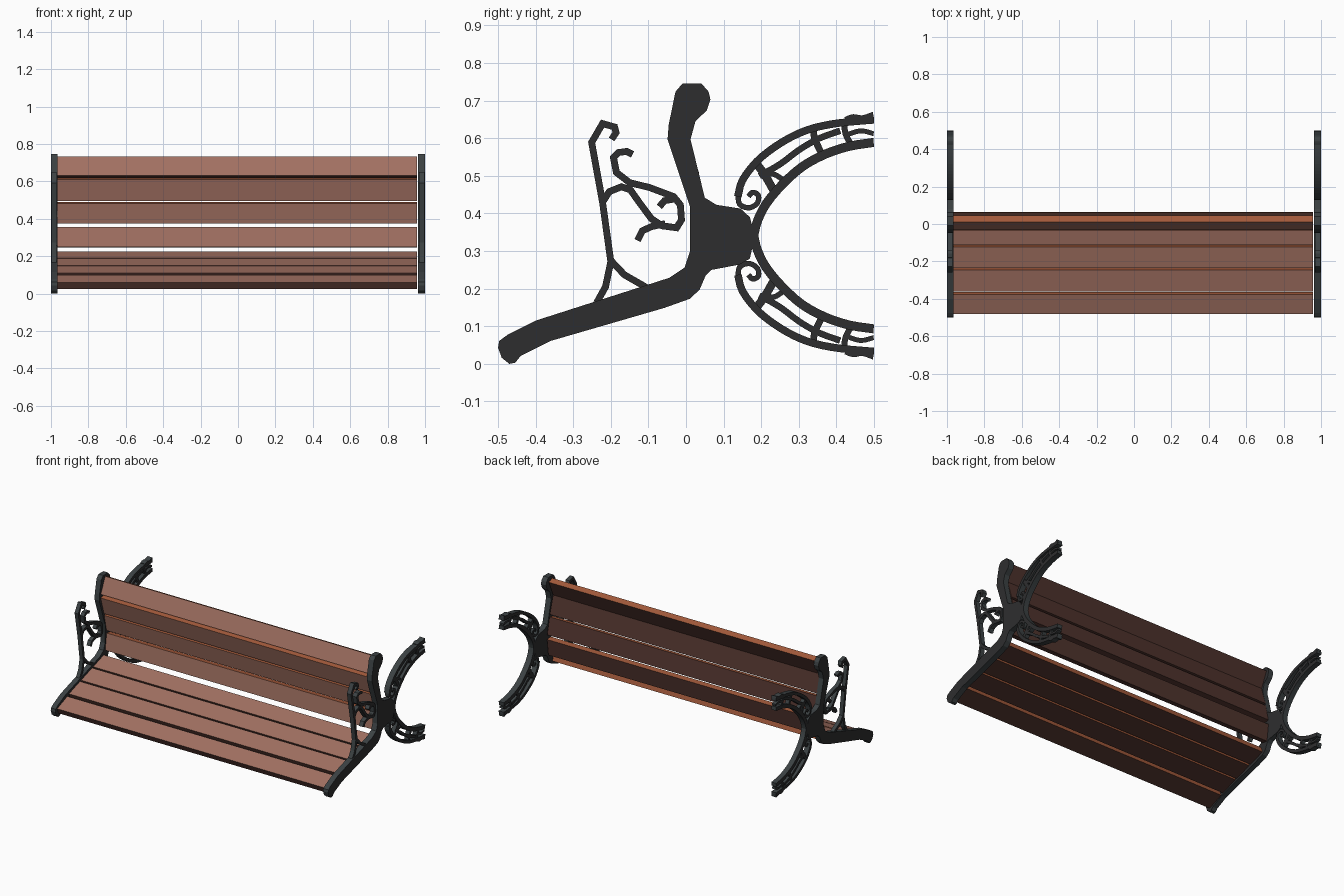
import bpy, bmesh
from mathutils import Vector

if "Cube" in bpy.data.objects:
    bpy.data.objects.remove(bpy.data.objects["Cube"])


def material(name, rgb):
    m = bpy.data.materials.new(name)
    m.diffuse_color = (*rgb, 1)
    m.use_nodes = True
    m.node_tree.nodes["Principled BSDF"].inputs["Base Color"].default_value = m.diffuse_color
    return m


IRON = material("iron side", (0.027, 0.027, 0.028))
IRON_EDGE = material("iron edge", (0.045, 0.054, 0.057))
WOOD = material("wood face", (0.36, 0.165, 0.122))
WOOD_DARK = material("wood dark", (0.078, 0.033, 0.026))
WOOD_ORANGE = material("wood orange", (0.36, 0.1, 0.043))


def finish(bm, name, mats):
    me = bpy.data.meshes.new(name)
    bm.to_mesh(me)
    bm.free()
    for m in mats:
        me.materials.append(m)
    ob = bpy.data.objects.new(name, me)
    bpy.context.collection.objects.link(ob)
    return ob


def edge_colours(bm):
    bmesh.ops.recalc_face_normals(bm, faces=bm.faces)
    for f in bm.faces:
        f.material_index = 0 if abs(f.normal.x) > 0.5 else 1


def smooth_path(pts, n):
    """Catmull-Rom through the points."""
    p = [Vector(q) for q in pts]
    p = [2 * p[0] - p[1]] + p + [2 * p[-1] - p[-2]]
    out = []
    for i in range(1, len(p) - 2):
        a, b, c, d = p[i - 1:i + 3]
        for k in range(n):
            t = k / n
            out.append(0.5 * (2 * b + (c - a) * t + (2 * a - 5 * b + 4 * c - d) * t * t
                              + (3 * b - a - 3 * c + d) * t ** 3))
    return out + [p[-2]]


def ribbon(bm, pts, width, x0, x1):
    """Flat bar following a path in the yz plane."""
    pts = [Vector(p) for p in pts]
    rings = []
    for i, p in enumerate(pts):
        u = (p - pts[i - 1]).normalized() if i else None
        v = (pts[i + 1] - p).normalized() if i < len(pts) - 1 else None
        u, v = u or v, v or u
        t = (u + v).normalized()
        n = Vector((-t.y, t.x)) * (width / 2 / max(0.6, t.dot(u)))
        rings.append([bm.verts.new((x, min(q.x, 0.5), q.y))
                      for x, q in ((x0, p + n), (x1, p + n), (x1, p - n), (x0, p - n))])
    for a, b in zip(rings, rings[1:]):
        for k in range(4):
            bm.faces.new((a[k], a[(k + 1) % 4], b[(k + 1) % 4], b[k]))
    bm.faces.new(rings[0])
    bm.faces.new(rings[-1])


# side frame outline (y, z)
FRAME = [(-.028, .724), (-.009, .746), (.041, .746), (.06, .724), (.065, .703), (.055, .674),
         (.025, .645), (.012, .597), (.05, .442), (.081, .423), (.145, .413), (.17, .39),
         (.183, .34), (.17, .28), (.142, .264), (.068, .25), (.052, .234), (.036, .197),
         (.01, .173), (-.057, .149), (-.36, .061), (-.44, .021), (-.454, .003), (-.47, 0),
         (-.49, .016), (-.5, .043), (-.497, .061), (-.475, .077), (-.4, .115), (-.044, .229),
         (-.004, .256), (.01, .298), (.01, .42), (-.049, .597), (-.046, .636)]

# armrest scrollwork paths
ARM = [
    [(-.238, .162), (-.214, .205), (-.2, .272), (-.222, .43), (-.251, .589), (-.222, .639),
     (-.19, .63), (-.186, .615), (-.198, .597)],
    [(-.2, .275), (-.164, .237), (-.105, .203)],
    [(-.222, .43), (-.204, .458), (-.172, .471), (-.148, .463), (-.124, .429), (-.092, .386),
     (-.063, .367), (-.025, .362), (-.012, .383), (-.015, .423), (-.033, .445), (-.097, .469),
     (-.15, .482), (-.185, .509), (-.193, .549), (-.18, .562), (-.158, .565), (-.142, .557)],
    [(-.028, .439), (-.057, .434), (-.071, .418)],
    [(-.055, .373), (-.092, .365), (-.116, .354), (-.129, .328)],
]

# upper half of the horseshoe: (path, bar width, inset from the sides)
SHOE = [
    ([(.18, .341), (.19, .38), (.214, .427), (.257, .478), (.31, .525), (.371, .558),
      (.435, .579), (.5, .589)], .024, 0),
    ([(.138, .445), (.15, .488), (.188, .538), (.236, .577), (.289, .608), (.342, .628),
      (.41, .641), (.5, .649)], .02, 0),
    ([(.138, .45), (.143, .424), (.168, .415), (.19, .428), (.192, .449), (.177, .456),
      (.166, .445)], .014, .004),
    ([(.195, .5), (.25, .531), (.302, .57), (.355, .6), (.41, .62)], .017, .004),
    ([(.185, .535), (.208, .505), (.235, .458)], .022, .004),
    ([(.2, .5), (.232, .505), (.262, .487)], .014, .004),
    ([(.34, .627), (.342, .6), (.362, .556)], .018, .004),
    ([(.42, .64), (.425, .61), (.44, .582)], .016, .004),
    ([(.43, .61), (.465, .62), (.5, .612)], .013, .004),
    ([(.425, .648), (.445, .655), (.47, .652), (.5, .662)], .018, 0),
]

for side, x0, x1 in (("left", -1, -.966), ("right", .963, 1)):
    # solid frame
    bm = bmesh.new()
    f = bm.faces.new([bm.verts.new((x0, y, z)) for y, z in FRAME])
    r = bmesh.ops.extrude_face_region(bm, geom=[f])
    bmesh.ops.translate(bm, vec=(x1 - x0, 0, 0),
                        verts=[v for v in r["geom"] if isinstance(v, bmesh.types.BMVert)])
    edge_colours(bm)
    finish(bm, side + "_frame", (IRON, IRON_EDGE))
    # armrest
    bm = bmesh.new()
    for p in ARM:
        ribbon(bm, p, .018, x0 + .004, x1 - .004)
    edge_colours(bm)
    finish(bm, side + "_armrest", (IRON, IRON_EDGE))
    # horseshoe support, mirrored about its middle height
    bm = bmesh.new()
    for path, w, inset in SHOE:
        for flip in (False, True):
            pts = [(y, .682 - z if flip else z) for y, z in path]
            ribbon(bm, smooth_path(pts, 3), w, x0 + inset, x1 - inset)
    edge_colours(bm)
    finish(bm, side + "_horseshoe", (IRON, IRON_EDGE))

# slats: front/lower corner to back/upper corner of the visible face
SLATS = {
    "seat_slat": [(-.482, .058, -.378, .1), (-.361, .109, -.247, .147),
                  (-.236, .15, -.122, .187), (-.111, .19, -.003, .226)],
    "back_slat": [(.013, .25, .027, .357), (.026, .374, .002, .482),
                  (0, .494, -.034, .609), (-.033, .632, .012, .733)],
}
for name, rows in SLATS.items():
    for i, (y0, z0, y1, z1) in enumerate(rows):
        a, b = Vector((y0, z0)), Vector((y1, z1))
        d = (b - a).normalized()
        n = Vector((d.y, -d.x)) * .037
        bm = bmesh.new()
        L, R = [[bm.verts.new((x, q.x, q.y)) for q in (a, b, b + n, a + n)]
                for x in (-.969, .957)]
        for k, mi in enumerate((0, 2, 1, 1)):  # face, upper edge, rear, lower edge
            j = (k + 1) % 4
            bm.faces.new((L[k], L[j], R[j], R[k])).material_index = mi
        for end in (L, R):
            bm.faces.new(end).material_index = 1
        bmesh.ops.recalc_face_normals(bm, faces=bm.faces)
        finish(bm, f"{name}_{i + 1}", (WOOD, WOOD_DARK, WOOD_ORANGE))
